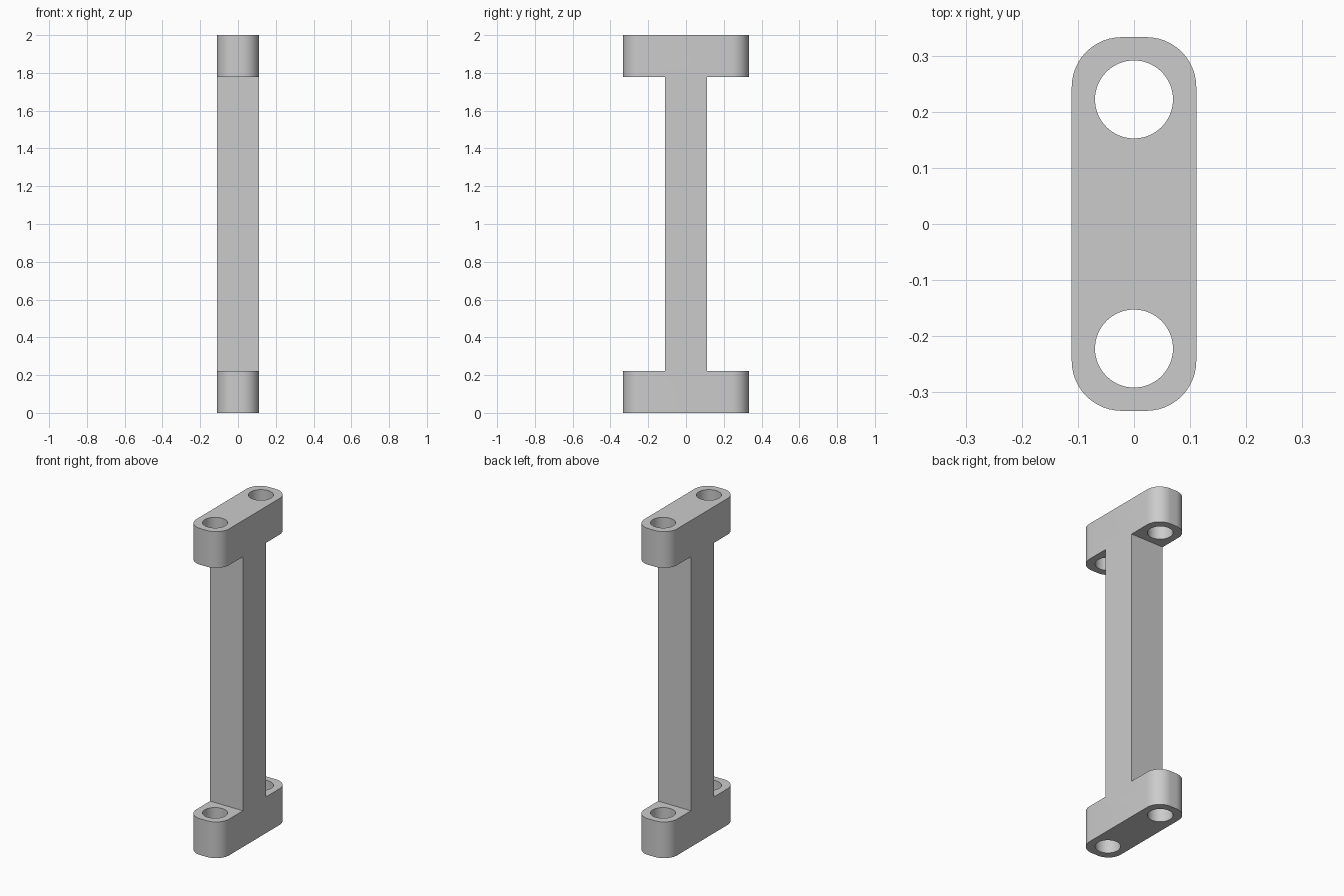
import bpy
import bmesh
import math
from mathutils import Matrix

HALF = 0.111        # half thickness of the post and the end blocks
REACH = 0.333       # half length of the end blocks
BLOCK = 0.222       # height of each end block
HEIGHT = 2.0
CORNER = 0.089      # rounding of the block ends
HOLE = 0.0695       # bolt hole radius

cube = bpy.data.objects.get("Cube")
if cube:
    bpy.data.objects.remove(cube, do_unlink=True)

grey = bpy.data.materials.new("plain grey")
grey.use_nodes = True
color = (0.6, 0.6, 0.6, 1)
grey.diffuse_color = color
grey.node_tree.nodes["Principled BSDF"].inputs["Base Color"].default_value = color


def add_object(name, bm):
    bmesh.ops.recalc_face_normals(bm, faces=bm.faces)
    mesh = bpy.data.meshes.new(name)
    bm.to_mesh(mesh)
    bm.free()
    mesh.materials.append(grey)
    obj = bpy.data.objects.new(name, mesh)
    bpy.context.collection.objects.link(obj)
    return obj


# Post with two end blocks: an I-shaped side profile extruded across x
quarter = [(REACH, 0), (REACH, BLOCK), (HALF, BLOCK)]
right = quarter + [(y, HEIGHT - z) for y, z in reversed(quarter)]
profile = right + [(-y, z) for y, z in reversed(right)]
bm = bmesh.new()
face = bm.faces.new([bm.verts.new((-HALF, y, z)) for y, z in profile])
extruded = bmesh.ops.extrude_face_region(bm, geom=[face])
moved = [v for v in extruded["geom"] if isinstance(v, bmesh.types.BMVert)]
bmesh.ops.translate(bm, verts=moved, vec=(2 * HALF, 0, 0))

# Round the upright corners of the end blocks
corners = [e for e in bm.edges
           if all(abs(v.co.y) > REACH - 0.001 for v in e.verts)
           and abs(e.verts[0].co.z - e.verts[1].co.z) > 0.1]
bmesh.ops.bevel(bm, geom=corners, offset=CORNER, segments=12,
                profile=0.5, affect='EDGES')
bracket = add_object("post_with_end_blocks", bm)

# Bolt holes through both blocks
bm = bmesh.new()
for side in (-1, 1):
    bmesh.ops.create_cone(bm, cap_ends=True, segments=64, radius1=HOLE,
                          radius2=HOLE, depth=HEIGHT + 0.2,
                          matrix=Matrix.Translation((0, side * BLOCK, HEIGHT / 2)))
cutter = add_object("hole_cutter", bm)
cutter.hide_render = True

cut = bracket.modifiers.new("bolt_holes", 'BOOLEAN')
cut.operation = 'DIFFERENCE'
cut.solver = 'EXACT'
cut.object = cutter
bpy.ops.object.select_all(action='DESELECT')
bpy.context.view_layer.objects.active = bracket
bracket.select_set(True)
bpy.ops.object.modifier_apply(modifier=cut.name)
bpy.data.objects.remove(cutter, do_unlink=True)
bpy.ops.object.shade_smooth_by_angle(angle=math.radians(30))
